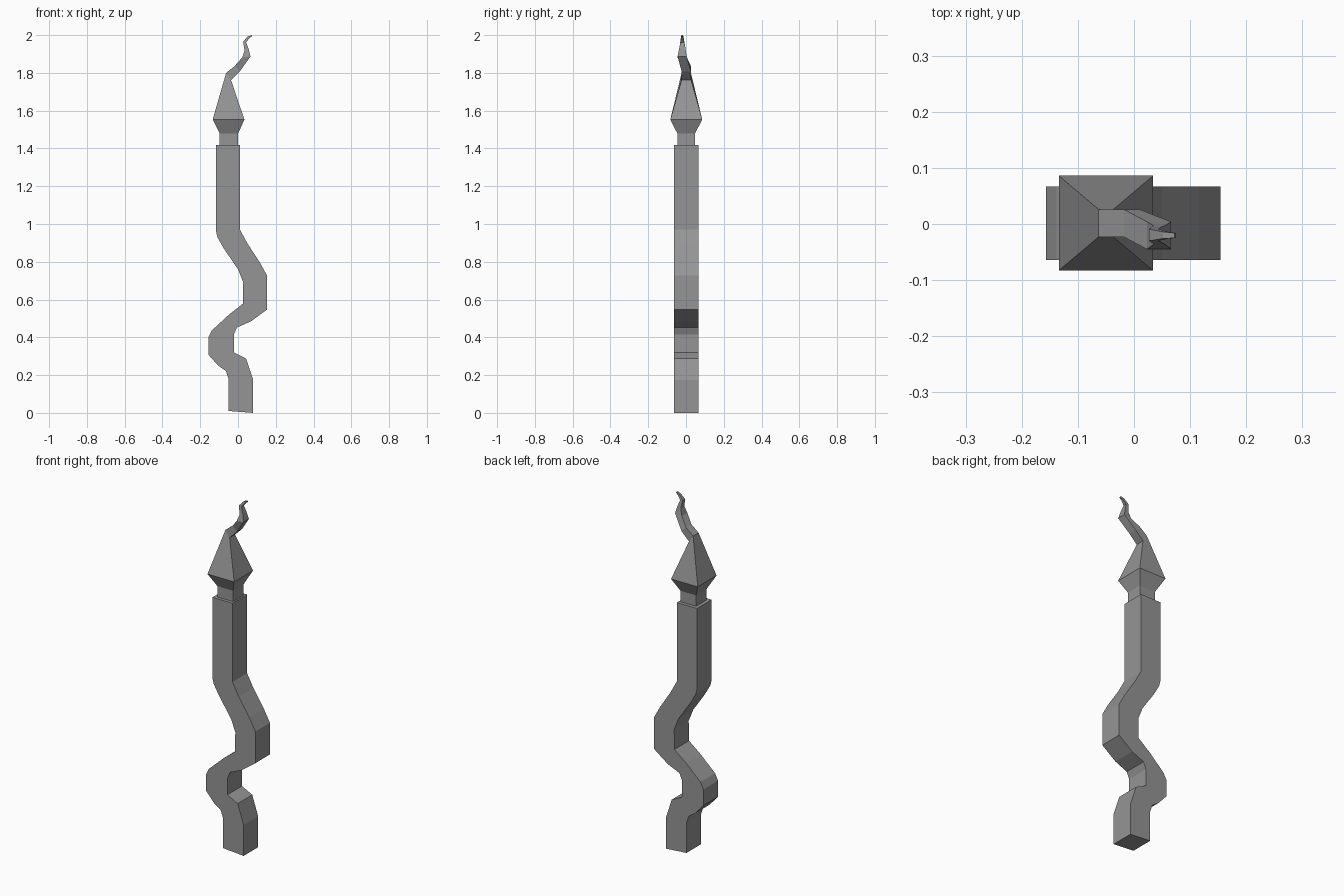
import bpy
import bmesh

cube = bpy.data.objects.get("Cube")
if cube:
    bpy.data.objects.remove(cube, do_unlink=True)

GREY = (0.3, 0.3, 0.3, 1)
stone = bpy.data.materials.new("plain grey")
stone.use_nodes = True
stone.diffuse_color = GREY
stone.node_tree.nodes["Principled BSDF"].inputs["Base Color"].default_value = GREY


def loft(name, sections):
    """Skin four-sided sections (x left, z left, x right, z right, y front, y back)."""
    bm = bmesh.new()
    rings = []
    for left_x, left_z, right_x, right_z, front, back in sections:
        corners = [(left_x, front, left_z), (right_x, front, right_z),
                   (right_x, back, right_z), (left_x, back, left_z)]
        rings.append([bm.verts.new(corner) for corner in corners])
    for low, high in zip(rings, rings[1:]):
        for i in range(4):
            j = (i + 1) % 4
            bm.faces.new((low[i], low[j], high[j], high[i]))
    bm.faces.new(rings[0][::-1])
    bm.faces.new(rings[-1])
    bmesh.ops.recalc_face_normals(bm, faces=bm.faces)
    mesh = bpy.data.meshes.new(name)
    bm.to_mesh(mesh)
    bm.free()
    mesh.materials.append(stone)
    part = bpy.data.objects.new(name, mesh)
    bpy.context.scene.collection.objects.link(part)
    return part


def level(left, right, z, front, back):
    """A horizontal section."""
    return (left, z, right, z, front, back)


# Winding square shaft: both edges of its side profile, from the foot up
SHAFT_DEPTH = (-0.064, 0.067)
shaft_profile = [
    (-.05, .01, .08, 0), (-.05, .18, .08, .175), (-.064, .222, .043, .288),
    (-.105, .25, -.022, .32), (-.157, .308, -.022, .335),
    (-.157, .4, -.022, .414), (-.138, .437, -.006, .452),
    (-.048, .52, .068, .484), (.026, .578, .154, .547),
    (.026, .637, .154, .637), (.028, .69, .154, .727),
    (0, .76, .116, .796), (-.075, .87, .05, .897),
    (-.109, .93, .01, .971), (-.116, .96, .01, .99), (-.116, 1.418, .01, 1.418),
]
loft("winding_shaft", [edge + SHAFT_DEPTH for edge in shaft_profile])

# Narrow neck on top of the shaft
NECK = (-.097, .001)
NECK_DEPTH = (-.046, .048)
loft("neck", [level(*NECK, z, *NECK_DEPTH) for z in (1.41, 1.48)])

# Flared head that tapers into a curling flame tip
head_sections = [
    level(*NECK, 1.48, *NECK_DEPTH),
    level(-.134, .034, 1.553, -.083, .086),
    (-.063, 1.8, -.037, 1.762, -.023, .026),
    (-.018, 1.836, .01, 1.808, -.023, .026),
    (.023, 1.882, .066, 1.887, -.045, .004),
    (.035, 1.918, .055, 1.93, -.036, -.003),
    (.027, 1.966, .043, 1.962, -.03, -.009),
    (.052, 1.993, .062, 1.985, -.026, -.014),
    (.072, 2, .075, 1.994, -.025, -.016),
]
loft("flame_head", head_sections)
